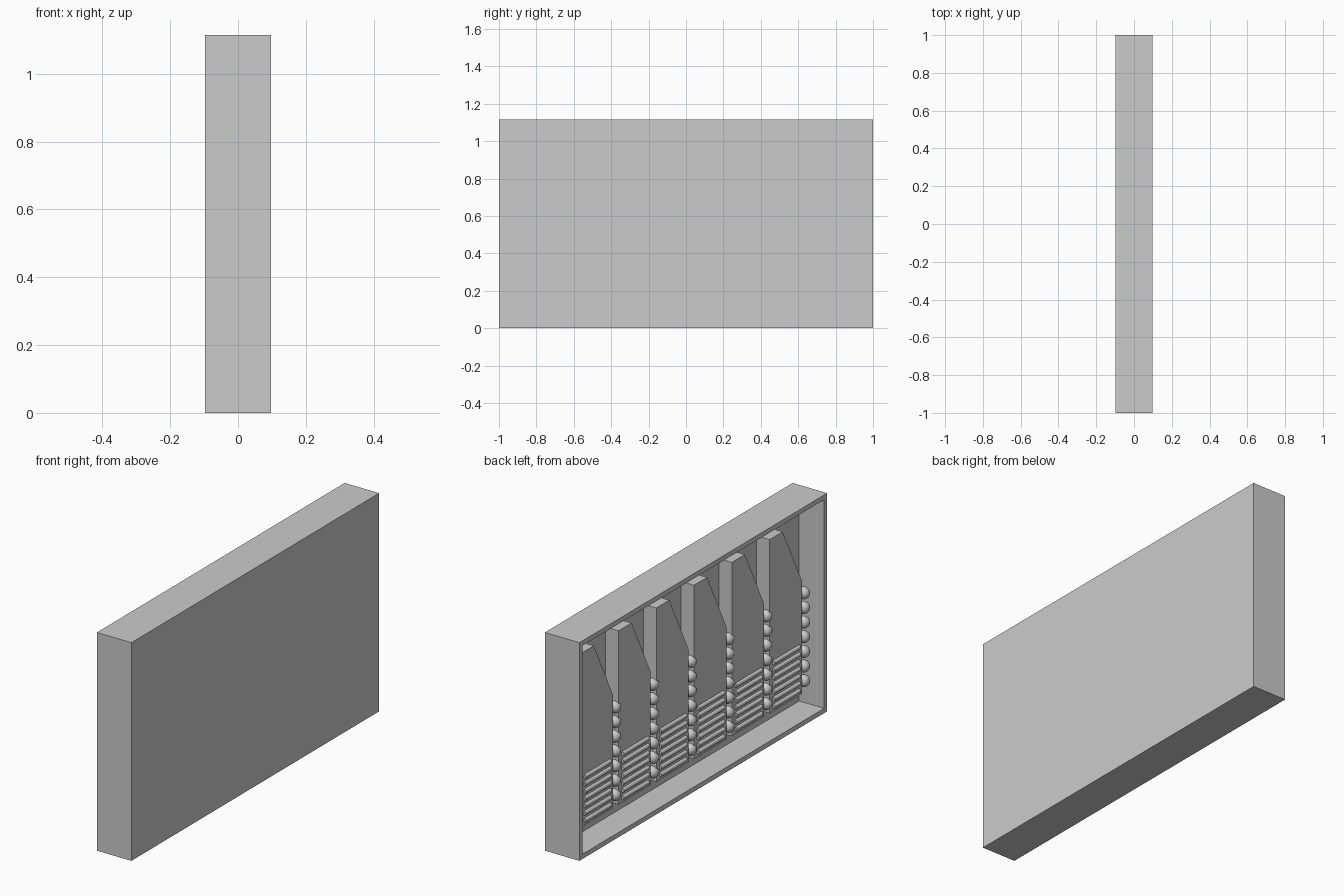
import bpy, bmesh, math

if "Cube" in bpy.data.objects:
    bpy.data.objects.remove(bpy.data.objects["Cube"])

FLOOR_X, FACE_X = 0.043, -0.03   # recess floor, front face of the panels
PITCH, WIDTH = 0.305, 0.26


def finish(name, bm, smooth=False):
    bmesh.ops.recalc_face_normals(bm, faces=bm.faces)
    me = bpy.data.meshes.new(name)
    bm.to_mesh(me)
    bm.free()
    ob = bpy.data.objects.new(name, me)
    bpy.context.collection.objects.link(ob)
    if smooth:
        bpy.ops.object.select_all(action='DESELECT')
        ob.select_set(True)
        bpy.context.view_layer.objects.active = ob
        bpy.ops.object.shade_smooth_by_angle(angle=math.radians(40))
    return ob


# shallow tray: a box whose -x side is inset and pushed inward
bm = bmesh.new()
bmesh.ops.create_cube(bm, size=1)
for v in bm.verts:
    v.co = (v.co.x * 0.195, v.co.y * 2, (v.co.z + 0.5) * 1.115)
side = min(bm.faces, key=lambda f: f.calc_center_median().x)
bmesh.ops.inset_region(bm, faces=[side], thickness=0.035)
inner = bmesh.ops.extrude_face_region(bm, geom=[side])
bmesh.ops.delete(bm, geom=[side], context='FACES')
for v in inner['geom']:
    if isinstance(v, bmesh.types.BMVert):
        v.co.x = FLOOR_X
finish("tray", bm)


def panel(i, cy):
    # clipped-corner slab
    bm = bmesh.new()
    a, b = cy + WIDTH / 2, cy - WIDTH / 2
    outline = [(a, 0.112), (b, 0.112), (b, 0.69), (a - 0.105, 1.0), (a, 1.0)]
    face = bm.faces.new([bm.verts.new((FACE_X, y, z)) for y, z in outline])
    ext = bmesh.ops.extrude_face_region(bm, geom=[face])
    for v in ext['geom']:
        if isinstance(v, bmesh.types.BMVert):
            v.co.x = FLOOR_X + 0.005
    if not face.is_valid or len(bm.faces) < 7:
        bm.faces.new([v for v in bm.verts if v.co.x == FACE_X])
    finish(f"panel_{i}", bm)

    # horizontal ribs on the lower front
    bm = bmesh.new()
    for k in range(7):
        rod = bmesh.ops.create_cone(bm, cap_ends=True, segments=16,
                                    radius1=0.011, radius2=0.011, depth=0.21)
        bmesh.ops.rotate(bm, verts=rod['verts'], cent=(0, 0, 0),
                         matrix=ROT)
        bmesh.ops.translate(bm, verts=rod['verts'],
                            vec=(FACE_X - 0.002, cy, 0.138 + 0.0373 * k))
    finish(f"panel_ribs_{i}", bm, True)

    # column of round studs beside the panel
    bm = bmesh.new()
    for k in range(7):
        ball = bmesh.ops.create_uvsphere(bm, u_segments=20, v_segments=12, radius=0.03)
        bmesh.ops.translate(bm, verts=ball['verts'],
                            vec=(-0.01, b - 0.043, 0.158 + 0.0748 * k))
    finish(f"studs_{i}", bm, True)


from mathutils import Matrix
ROT = Matrix.Rotation(math.pi / 2, 3, 'X')
for i in range(6):
    panel(i + 1, (2.5 - i) * PITCH)
